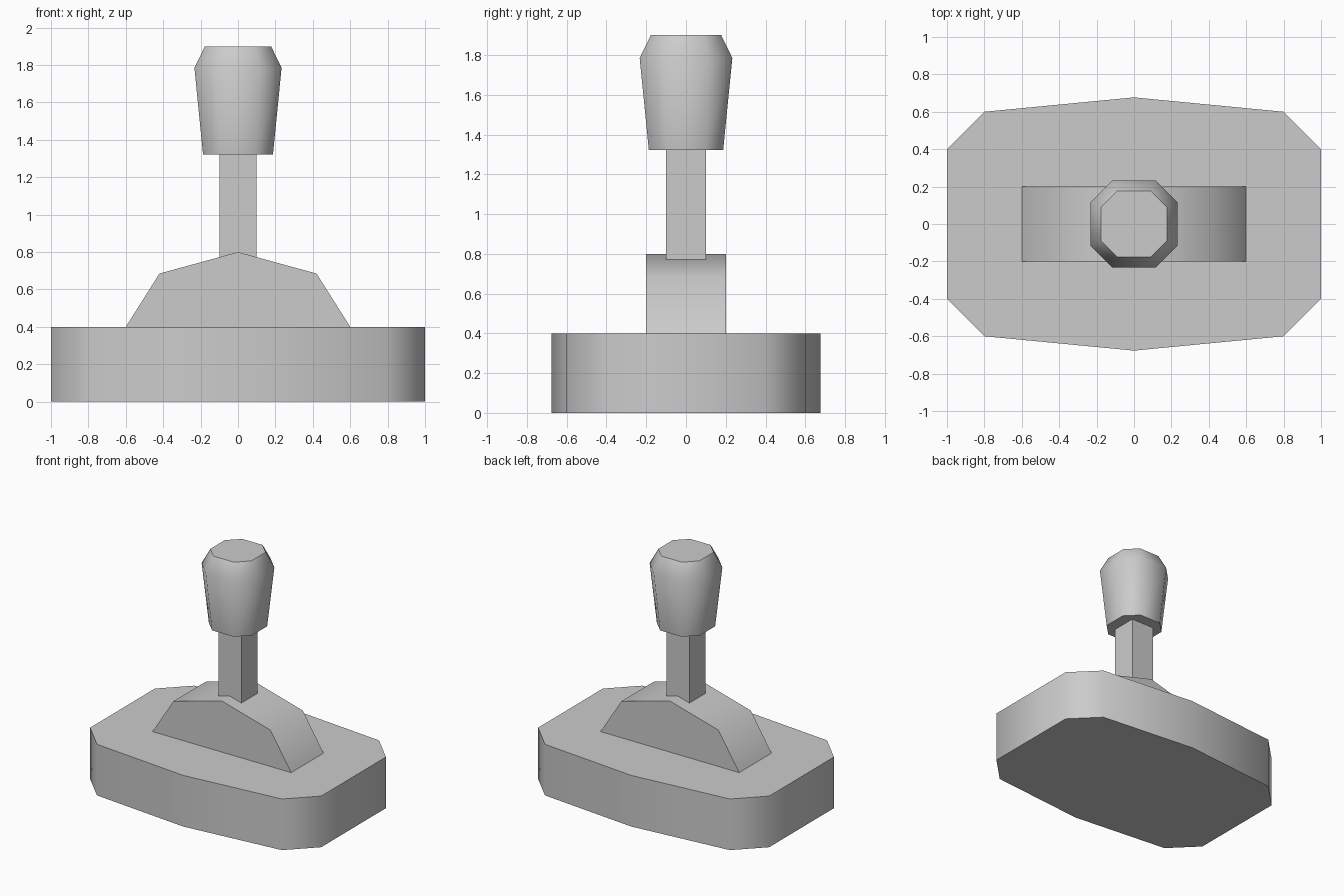
import bpy, bmesh, math

if "Cube" in bpy.data.objects:
    bpy.data.objects.remove(bpy.data.objects["Cube"])


def loft(name, rings, smooth=True):
    """Skin a stack of matching point rings and cap both ends."""
    bm = bmesh.new()
    rows = [[bm.verts.new(p) for p in ring] for ring in rings]
    n = len(rows[0])
    for a, b in zip(rows, rows[1:]):
        for i in range(n):
            j = (i + 1) % n
            bm.faces.new((a[i], a[j], b[j], b[i]))
    bm.faces.new(rows[0][::-1])
    bm.faces.new(rows[-1])
    bmesh.ops.recalc_face_normals(bm, faces=bm.faces)
    mesh = bpy.data.meshes.new(name)
    bm.to_mesh(mesh)
    bm.free()
    ob = bpy.data.objects.new(name, mesh)
    bpy.context.collection.objects.link(ob)
    if smooth:
        bpy.ops.object.select_all(action='DESELECT')
        ob.select_set(True)
        bpy.context.view_layer.objects.active = ob
        bpy.ops.object.shade_smooth_by_angle(angle=math.radians(50))
    return ob


def octagon(r, z):
    """Chamfered square with flats facing x and y."""
    h = r / 2
    pts = []
    for c, s in ((1, 0), (0, 1), (-1, 0), (0, -1)):
        pts += [(r * c - y * s, r * s + y * c, z) for y in (-h, h)]
    return pts


# Base plate with chamfered corners and gently bowed long sides
half = [(1, 0.4), (0.8, 0.6), (0, 0.677), (-0.8, 0.6), (-1, 0.4)]
outline = half + [(-x, -y) for x, y in half]
loft("base", [[(x, y, z) for x, y in outline] for z in (0, 0.4)])

# Arched lever housing
arch = [(-0.6, 0.4), (-0.42, 0.685), (0, 0.8), (0.42, 0.685), (0.6, 0.4)]
loft("lever_housing", [[(x, y, z) for x, z in arch] for y in (-0.2, 0.2)])

# Square lever stem
square = [(-0.1, -0.1), (0.1, -0.1), (0.1, 0.1), (-0.1, 0.1)]
loft("lever_stem", [[(x, y, z) for x, y in square] for z in (0.7, 1.322)], smooth=False)

# Tapered eight-sided grip
loft("lever_grip", [octagon(r, z) for r, z in ((0.187, 1.322), (0.233, 1.785), (0.177, 1.9))])
